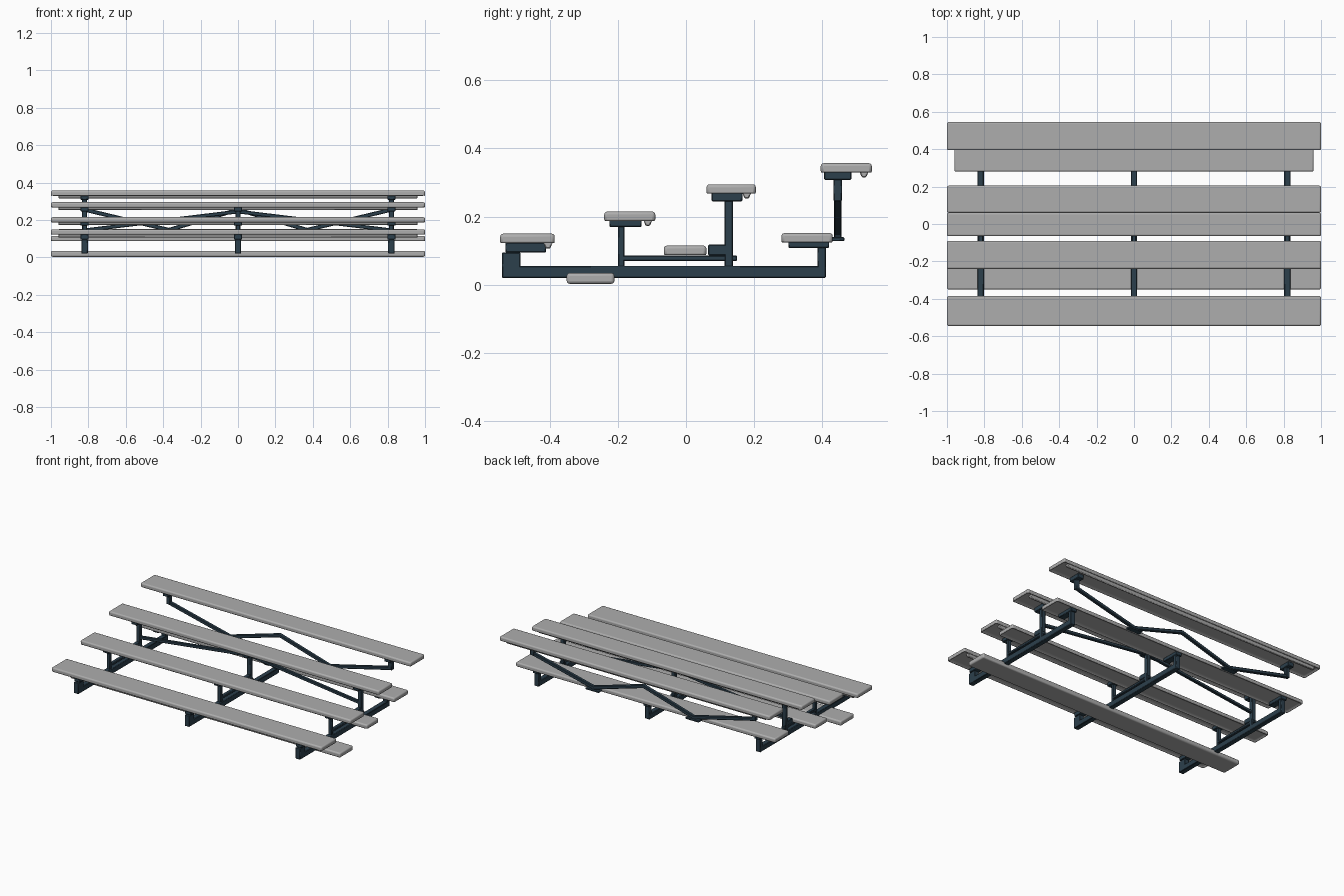
import bpy, bmesh
from mathutils import Vector

cube = bpy.data.objects.get("Cube")
if cube:
    bpy.data.objects.remove(cube, do_unlink=True)


def material(name, rgb):
    m = bpy.data.materials.new(name)
    m.use_nodes = True
    m.diffuse_color = (*rgb, 1)
    m.node_tree.nodes["Principled BSDF"].inputs["Base Color"].default_value = (*rgb, 1)
    return m


GREY = material("aluminium grey", (0.42, 0.42, 0.42))
NAVY = material("dark navy steel", (0.025, 0.05, 0.072))


def finish(name, bm, mat, bevel, segments):
    mesh = bpy.data.meshes.new(name)
    bmesh.ops.recalc_face_normals(bm, faces=bm.faces)
    bm.to_mesh(mesh)
    bm.free()
    mesh.materials.append(mat)
    ob = bpy.data.objects.new(name, mesh)
    bpy.context.collection.objects.link(ob)
    mod = ob.modifiers.new("soft edges", 'BEVEL')
    mod.width, mod.segments = bevel, segments
    bpy.ops.object.select_all(action='DESELECT')
    ob.select_set(True)
    bpy.context.view_layer.objects.active = ob
    bpy.ops.object.shade_smooth_by_angle()
    return ob


def add_box(bm, x, y, z):
    """Box from (min, max) ranges."""
    verts = bmesh.ops.create_cube(bm, size=1)["verts"]
    for v in verts:
        v.co = Vector([(a + b) / 2 + c * (b - a) for (a, b), c in zip((x, y, z), v.co)])
    return verts


def plank(name, y, z, half=1.0, hollow=True):
    """Rounded board with a recessed underside."""
    bm = bmesh.new()
    add_box(bm, (-half, half), y, z)
    if hollow:
        bm.normal_update()
        bottom = min(bm.faces, key=lambda f: f.normal.z)
        bmesh.ops.inset_region(bm, faces=[bottom], thickness=0.02)
        bmesh.ops.translate(bm, verts=bottom.verts, vec=(0, 0, 0.012))
    return finish(name, bm, GREY, 0.009, 3)


def boxes(name, x, parts, mat=NAVY):
    """Several (half width, y range, z range) boxes around x in one object."""
    bm = bmesh.new()
    for w, y, z in parts:
        add_box(bm, (x - w, x + w), y, z)
    return finish(name, bm, mat, 0.003, 1)


def brace(name, y, points, radius):
    """Bent square bar in the xz plane."""
    bm = bmesh.new()
    rings = []
    for px, pz in points:
        rings.append([bm.verts.new((px, y + dy, pz + dz)) for dy, dz in
                      ((-radius, -radius), (radius, -radius), (radius, radius), (-radius, radius))])
    for a, b in zip(rings, rings[1:]):
        for i in range(4):
            j = (i + 1) % 4
            bm.faces.new((a[i], a[j], b[j], b[i]))
    bm.faces.new(rings[0])
    bm.faces.new(rings[-1])
    return finish(name, bm, NAVY, 0.003, 1)


# Seat boards, front to back
plank("seat_1", (-0.545, -0.385), (0.118, 0.15))
plank("seat_2", (-0.24, -0.09), (0.183, 0.215))
plank("seat_3", (0.06, 0.205), (0.263, 0.295))
plank("seat_4", (0.395, 0.545), (0.325, 0.357))

# Foot boards
plank("footboard_1", (-0.35, -0.21), (0.003, 0.035), hollow=False)
plank("footboard_2", (-0.065, 0.06), (0.083, 0.115))
plank("footboard_3", (0.28, 0.43), (0.12, 0.152), 0.96)

# Three ground frames with their posts and brackets
for side, x in (("right", -0.82), ("middle", 0.0), ("left", 0.82)):
    boxes(f"{side}_ground_beam", x, [
        (0.017, (-0.53, 0.41), (0.02, 0.056)),
        (0.017, (-0.54, -0.485), (0.02, 0.095)),
        (0.017, (0.385, 0.41), (0.05, 0.115))])
    boxes(f"{side}_seat_brackets", x, [
        (0.022, (-0.53, -0.41), (0.095, 0.124)),
        (0.022, (-0.225, -0.13), (0.17, 0.195)),
        (0.022, (0.075, 0.165), (0.245, 0.275)),
        (0.022, (0.30, 0.42), (0.108, 0.132))])
    boxes(f"{side}_posts", x, [
        (0.012, (-0.2, -0.18), (0.05, 0.18)),
        (0.014, (0.113, 0.138), (0.05, 0.26))])
    boxes(f"{side}_tread_rail", x, [
        (0.012, (-0.2, 0.15), (0.07, 0.086)),
        (0.014, (0.065, 0.12), (0.086, 0.118))])

# Holders for the back seat
for side, x in (("right", -0.82), ("left", 0.82)):
    boxes(f"{side}_back_seat_holder", x, [
        (0.022, (0.405, 0.485), (0.308, 0.337)),
        (0.014, (0.432, 0.458), (0.245, 0.315))])
for side, x in (("right", -0.37), ("left", 0.37)):
    boxes(f"{side}_brace_foot", x, [(0.05, (0.415, 0.465), (0.128, 0.14))])

# Bent braces
brace("back_zigzag_brace", 0.445,
      [(-0.82, 0.255), (-0.37, 0.147), (0, 0.255), (0.37, 0.147), (0.82, 0.255)], 0.011)
brace("middle_brace", 0.125, [(-0.82, 0.145), (0, 0.245), (0.82, 0.145)], 0.01)

# Hooked lips under the rear edges of the seats
for i, (y, z) in enumerate(((-0.405, 0.118), (-0.112, 0.185), (0.178, 0.265), (0.522, 0.327))):
    bm = bmesh.new()
    for v in add_box(bm, (-0.96, 0.96), (y - 0.016, y + 0.016), (z - 0.012, z + 0.012)):
        if v.co.z < z:
            v.co.y = y + (v.co.y - y) * 0.4
    finish(f"seat_{i + 1}_lip", bm, GREY, 0.003, 1)
